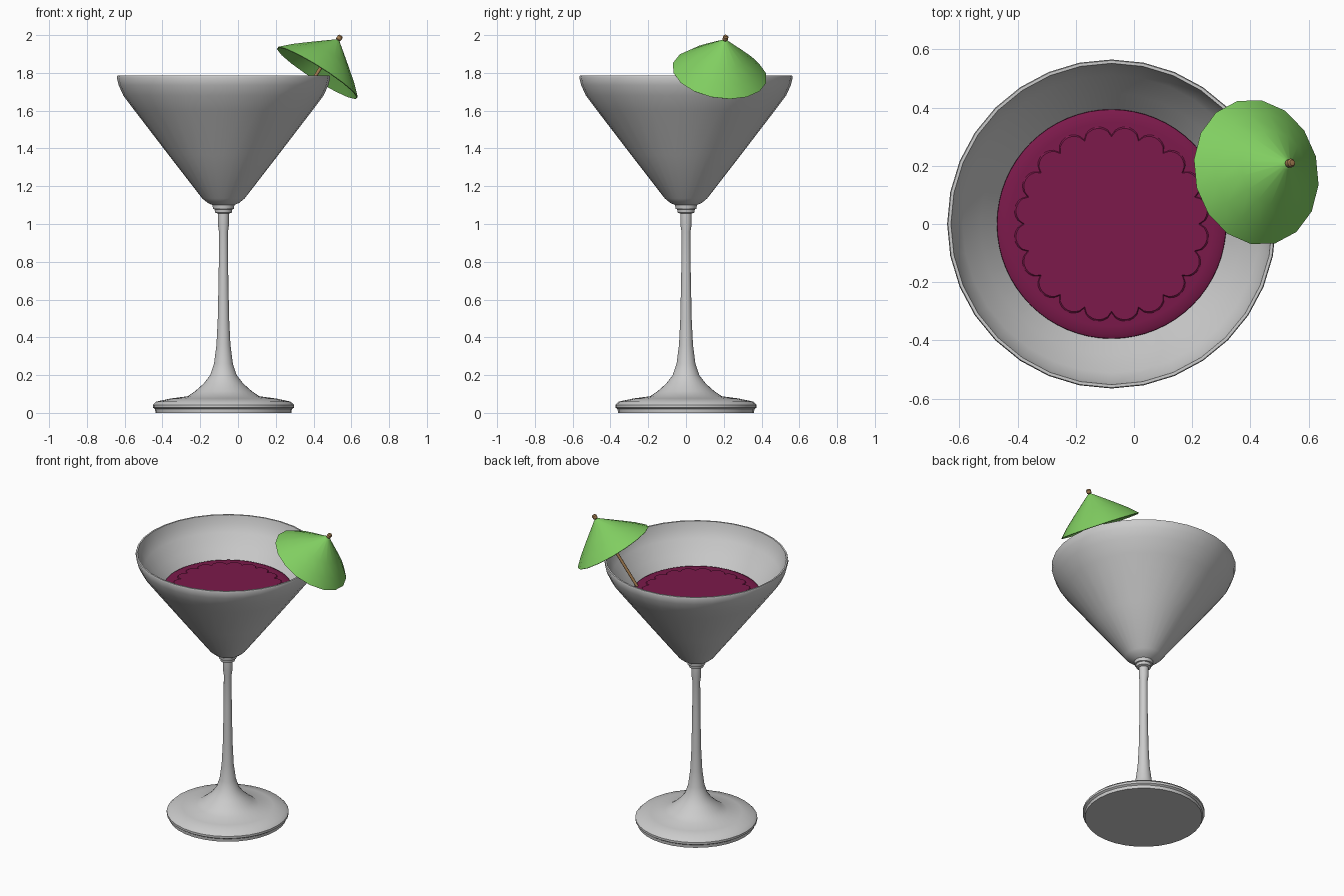
import bpy, bmesh, math
from mathutils import Vector

if "Cube" in bpy.data.objects:
    bpy.data.objects.remove(bpy.data.objects["Cube"])

CX = -0.077  # axis of the glass


def material(name, rgb):
    m = bpy.data.materials.new(name)
    m.diffuse_color = (*rgb, 1)
    m.use_nodes = True
    m.node_tree.nodes["Principled BSDF"].inputs["Base Color"].default_value = m.diffuse_color
    return m


def finish(bm, name, mat=None):
    bmesh.ops.recalc_face_normals(bm, faces=bm.faces)
    me = bpy.data.meshes.new(name)
    bm.to_mesh(me)
    bm.free()
    ob = bpy.data.objects.new(name, me)
    bpy.context.collection.objects.link(ob)
    if mat:
        me.materials.append(mat)
    bpy.ops.object.select_all(action='DESELECT')
    ob.select_set(True)
    bpy.context.view_layer.objects.active = ob
    bpy.ops.object.shade_smooth_by_angle(angle=math.radians(35))
    return ob


def lathe(name, profile, sides, mat=None):
    """Revolve (radius, height) points; zero radius closes to a pole."""
    bm = bmesh.new()
    rings = []
    for r, z in profile:
        n = 1 if r == 0 else sides
        rings.append([bm.verts.new((r * math.cos(i * math.tau / sides),
                                    r * math.sin(i * math.tau / sides), z)) for i in range(n)])
    for a, b in zip(rings, rings[1:]):
        for i in range(sides):
            j = (i + 1) % sides
            loop = [a[i % len(a)], a[j % len(a)], b[j % len(b)], b[i % len(b)]]
            bm.faces.new(list(dict.fromkeys(loop)))
    return finish(bm, name, mat)


wine = material("wine_red", (0.2, 0.01, 0.07))
green = material("paper_green", (0.22, 0.62, 0.12))
wood = material("wood", (0.36, 0.2, 0.08))

# Glass: foot, stem, collar, bowl outside then bowl inside
glass = lathe("glass", [
    (0, 0), (0.36, 0), (0.362, 0.02), (0.374, 0.028), (0.374, 0.042), (0.355, 0.06),
    (0.28, 0.076), (0.19, 0.088), (0.15, 0.115), (0.105, 0.155), (0.07, 0.2), (0.05, 0.26),
    (0.037, 0.36), (0.03, 0.5), (0.025, 0.75), (0.024, 0.96), (0.03, 1.0), (0.03, 1.055),
    (0.044, 1.06), (0.047, 1.078), (0.055, 1.08), (0.058, 1.1), (0.085, 1.113), (0.112, 1.135),
    (0.29, 1.365), (0.47, 1.6), (0.53, 1.68), (0.555, 1.735), (0.565, 1.775), (0.562, 1.785),
    (0.552, 1.785), (0.54, 1.735), (0.512, 1.685), (0.45, 1.605), (0.27, 1.37),
    (0.09, 1.15), (0.05, 1.125), (0, 1.12)], 32)
glass.location.x = CX

# Liquid with a rounded edge
liquid = lathe("liquid", [
    (0, 1.13), (0.045, 1.135), (0.084, 1.16), (0.265, 1.377), (0.394, 1.545),
    (0.393, 1.554), (0.378, 1.562), (0.35, 1.564), (0, 1.564)], 64, wine)
liquid.location.x = CX

# Scalloped ripple raised slightly on the liquid surface
bm = bmesh.new()
LOBES, STEPS = 20, 8
n = LOBES * STEPS
edge = []
for k, z in ((0.0, 1.562), (-0.008, 1.568)):
    ring = []
    for i in range(n):
        a = math.tau * i / n + math.pi / 2
        r = 0.307 + 0.033 * abs(math.sin(a * LOBES / 2)) ** 0.6 + k
        ring.append(bm.verts.new((r * math.cos(a), r * math.sin(a), z)))
    edge.append(ring)
centre = bm.verts.new((0, 0, 1.568))
for i in range(n):
    j = (i + 1) % n
    bm.faces.new((edge[0][i], edge[0][j], edge[1][j], edge[1][i]))
    bm.faces.new((edge[1][i], edge[1][j], centre))
ripple = finish(bm, "liquid_ripple", wine)
ripple.location.x = CX

# Tilted cocktail umbrella: thin canopy and stick sharing one axis
axis = Vector((0.53, 0.14, 0.84)).to_track_quat('Z', 'Y')
canopy = lathe("umbrella_canopy", [
    (0, 0.212), (0.02, 0.198), (0.13, 0.11), (0.2, 0.052), (0.253, 0),
    (0.249, -0.003), (0.196, 0.045), (0.127, 0.102), (0, 0.202)], 16, green)
stick = lathe("umbrella_stick", [
    (0, -0.5), (0.009, -0.5), (0.009, 0.205), (0.014, 0.21), (0.015, 0.228),
    (0.01, 0.235), (0, 0.237)], 12, wood)
for ob in (canopy, stick):
    ob.rotation_mode = 'QUATERNION'
    ob.rotation_quaternion = axis
    ob.location = (0.42, 0.178, 1.8)
